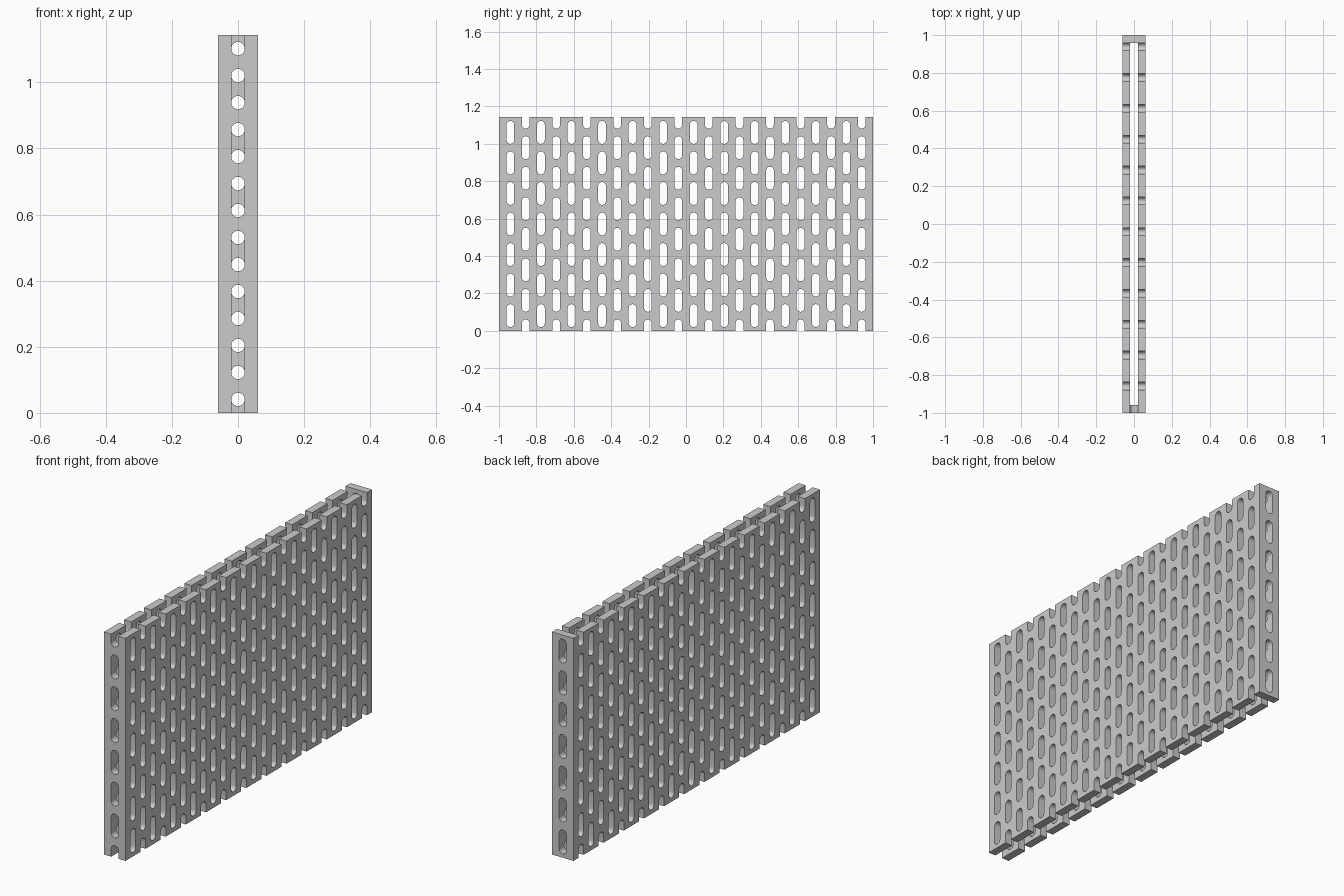
import bpy
import math
from mathutils import Matrix

cube = bpy.data.objects.get("Cube")
if cube:
    bpy.data.objects.remove(cube, do_unlink=True)

U = 2 / 24.5            # slot pitch; all sizes below are counted in pitches
HALF, HIGH = 12.25, 14  # half length and height of the panels
R = 0.25                # slot radius, also half the sheet thickness
STEPS = 12              # segments in each round slot end

grey = bpy.data.materials.new("plain_grey")
grey.use_nodes = True
colour = (0.6, 0.6, 0.6, 1)
grey.diffuse_color = colour
grey.node_tree.nodes["Principled BSDF"].inputs["Base Color"].default_value = colour


def arc(cx, cy, start, end):
    angles = [math.radians(start + (end - start) * i / STEPS) for i in range(STEPS + 1)]
    return [(cx + R * math.cos(a), cy + R * math.sin(a)) for a in angles]


def slot(cx, cy):
    return arc(cx, cy + 0.5, 0, 180) + arc(cx, cy - 0.5, 180, 360)


def sheet(name, outlines, turn, place):
    """Extrude flat outlines (inner ones become holes) into a sheet part."""
    curve = bpy.data.curves.new(name, "CURVE")
    curve.dimensions = "2D"
    curve.fill_mode = "BOTH"
    curve.extrude = R * U
    for points in outlines:
        spline = curve.splines.new("POLY")
        spline.points.add(len(points) - 1)
        for p, (a, b) in zip(spline.points, points):
            p.co = (a * U, b * U, 0, 1)
        spline.use_cyclic_u = True
    ob = bpy.data.objects.new(name, curve)
    bpy.context.collection.objects.link(ob)
    bpy.ops.object.select_all(action="DESELECT")
    bpy.context.view_layer.objects.active = ob
    ob.select_set(True)
    bpy.ops.object.convert(target="MESH")
    ob = bpy.context.view_layer.objects.active
    ob.data.transform(Matrix.Translation(place) @ turn)
    # Weld the caps to the rims
    bpy.ops.object.mode_set(mode="EDIT")
    bpy.ops.mesh.select_all(action="SELECT")
    bpy.ops.mesh.remove_doubles(threshold=0.0001)
    bpy.ops.mesh.normals_make_consistent(inside=False)
    bpy.ops.object.mode_set(mode="OBJECT")
    bpy.ops.object.shade_smooth_by_angle(angle=math.radians(35))
    ob.data.materials.clear()
    ob.data.materials.append(grey)


# Long panels: staggered slots, with open half slots along top and bottom
columns = [i - 11.5 for i in range(24)]
notched = columns[1::2]
outline = [(-HALF, 0)]
for c in notched:
    outline += [(c - R, 0)] + arc(c, 0.5, 180, 0) + [(c + R, 0)]
outline += [(HALF, 0), (HALF, HIGH)]
for c in reversed(notched):
    outline += [(c + R, HIGH)] + arc(c, HIGH - 0.5, 0, -180) + [(c - R, HIGH)]
outline.append((-HALF, HIGH))
holes = [slot(c, z) for i, c in enumerate(columns) for z in range(1 + i % 2, HIGH, 2)]

rot_x = Matrix.Rotation(math.pi / 2, 4, "X")
side_turn = Matrix.Rotation(math.pi / 2, 4, "Z") @ rot_x
for name, side in (("left_panel", 1), ("right_panel", -1)):
    sheet(name, [outline] + holes, side_turn, (side * 2 * R * U, 0, 0))


# End webs: the bridges left between the end slots, joining the two panels
def bridge(z):
    low = [(-R, 0), (R, 0)] if z == 0 else arc(0, z - 0.5, 180, 0)
    high = [(R, HIGH), (-R, HIGH)] if z == HIGH else arc(0, z + 0.5, 0, -180)
    return low + high


for name, first, side in (("front_web", 1, -1), ("back_web", 0, 1)):
    bridges = [bridge(z) for z in range(first, HIGH + 1, 2)]
    sheet(name, bridges, rot_x, (0, side * (HALF - R) * U, 0))
